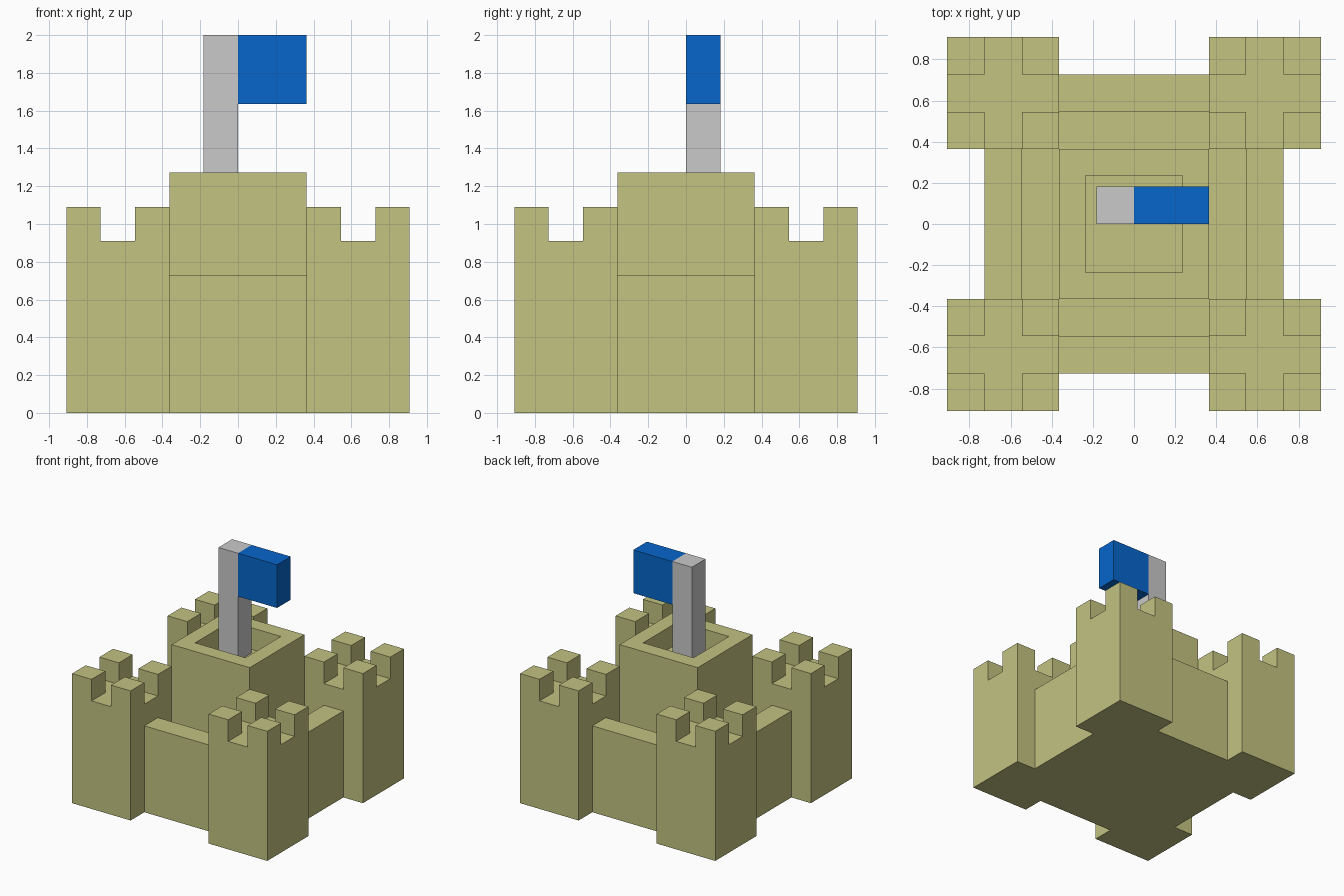
import bpy, bmesh
from mathutils import Vector

if "Cube" in bpy.data.objects:
    bpy.data.objects.remove(bpy.data.objects["Cube"])

U = 2 / 11  # one building block


def material(name, rgb):
    m = bpy.data.materials.new(name)
    m.diffuse_color = (*rgb, 1)
    m.use_nodes = True
    m.node_tree.nodes["Principled BSDF"].inputs["Base Color"].default_value = m.diffuse_color
    return m


STONE = material("sand stone", (0.546, 0.546, 0.223))
GREY = material("light grey", (0.59, 0.59, 0.59))
BLUE = material("blue", (0.002, 0.133, 0.604))


def box_bm(lo, hi):
    """Box between two corners, in block units."""
    bm = bmesh.new()
    bmesh.ops.create_cube(bm, size=1)
    for v in bm.verts:
        v.co = Vector([lo[i] if v.co[i] < 0 else hi[i] for i in range(3)])
    return bm


def finish(bm, name, mat):
    bmesh.ops.scale(bm, vec=(U, U, U), verts=bm.verts)
    bmesh.ops.recalc_face_normals(bm, faces=bm.faces)
    me = bpy.data.meshes.new(name)
    bm.to_mesh(me)
    bm.free()
    me.materials.append(mat)
    ob = bpy.data.objects.new(name, me)
    bpy.context.collection.objects.link(ob)


def box(name, lo, hi, mat=STONE):
    finish(box_bm(lo, hi), name, mat)


def extrude(bm, faces, dz):
    ext = bmesh.ops.extrude_face_region(bm, geom=faces)
    old = [f for f in faces if f.is_valid]
    if old:
        bmesh.ops.delete(bm, geom=old, context='FACES_ONLY')
    moved = [g for g in ext["geom"] if isinstance(g, bmesh.types.BMVert)]
    bmesh.ops.translate(bm, verts=moved, vec=(0, 0, dz))


# Corner towers, each with four corner merlons
for sx, xn in ((-1, "left"), (1, "right")):
    for sy, yn in ((-1, "front"), (1, "back")):
        cx, cy = 3.5 * sx, 3.5 * sy
        bm = box_bm((cx - 1.5, cy - 1.5, 0), (cx + 1.5, cy + 1.5, 5))
        for axis in ((1, 0, 0), (0, 1, 0)):
            for d in (-0.5, 0.5):
                co = Vector((cx, cy, 0)) + d * Vector(axis)
                bmesh.ops.bisect_plane(bm, geom=bm.verts[:] + bm.edges[:] + bm.faces[:],
                                       plane_co=co, plane_no=axis)
        tops = []
        for f in bm.faces:
            c = f.calc_center_median()
            if c.z > 4.99 and abs(c.x - cx) > 0.6 and abs(c.y - cy) > 0.6:
                tops.append(f)
        extrude(bm, tops, 1)
        finish(bm, f"tower_{yn}_{xn}", STONE)

# Curtain walls between the towers
box("wall_front", (-2, -4, 0), (2, -3, 4))
box("wall_back", (-2, 3, 0), (2, 4, 4))
box("wall_left", (-4, -2, 0), (-3, 2, 4))
box("wall_right", (3, -2, 0), (4, 2, 4))

# Courtyard floor
box("courtyard_floor", (-3, -2, 0), (3, 2, 1))
box("courtyard_floor_front", (-2, -3, 0), (2, -2, 1))
box("courtyard_floor_back", (-2, 2, 0), (2, 3, 1))

# Central keep with a sunken roof
bm = box_bm((-2, -2, 1), (2, 2, 7))
bm.normal_update()
roof = max(bm.faces, key=lambda f: f.calc_center_median().z)
bmesh.ops.inset_region(bm, faces=[roof], thickness=1)
extrude(bm, [roof], -1)
finish(bm, "keep", STONE)

# Flag pole and flag
box("flag_pole", (-1, 0, 6), (0, 1, 11), GREY)
box("flag", (0, 0, 9), (2, 1, 11), BLUE)
